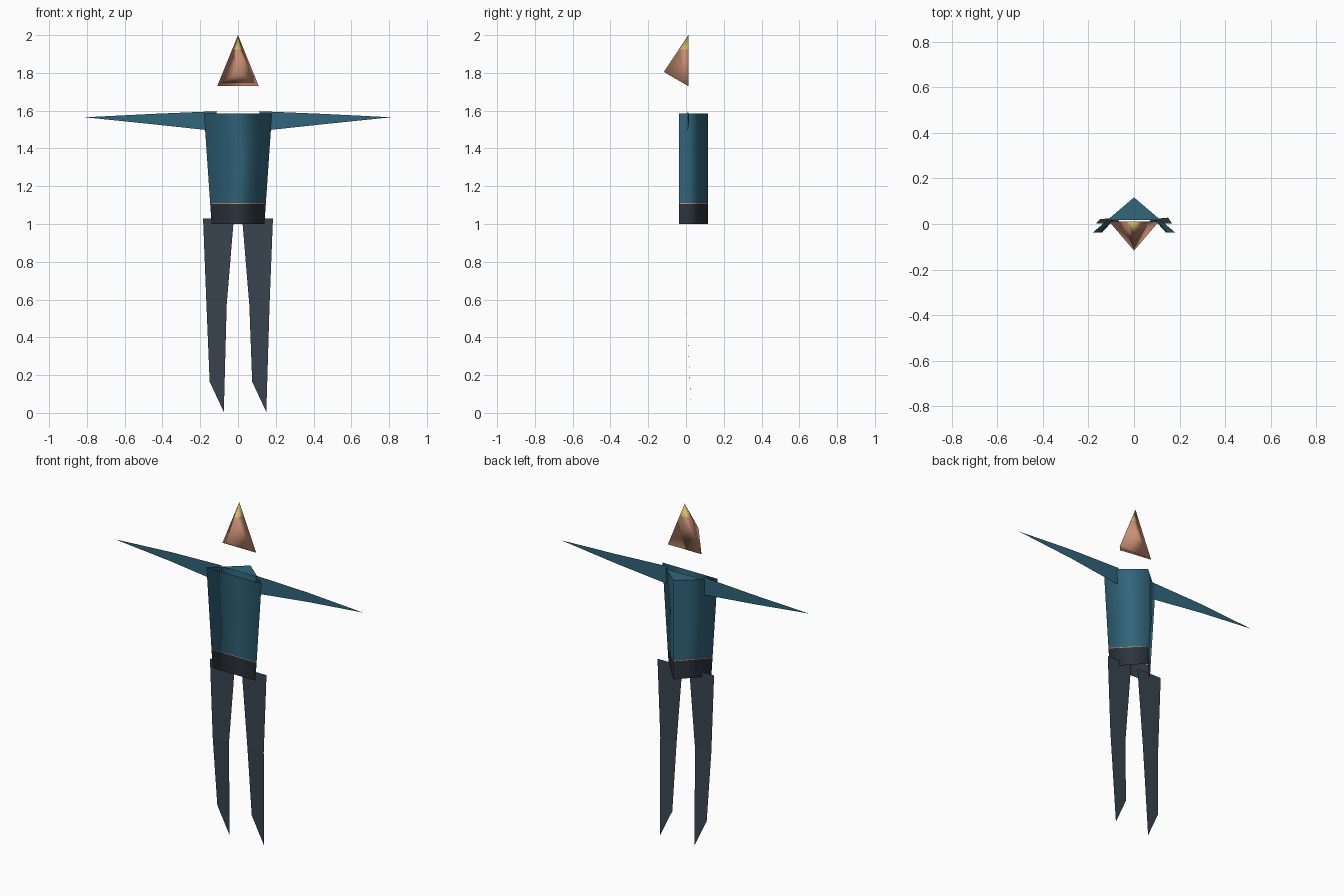
import bpy
import bmesh

cube = bpy.data.objects.get("Cube")
if cube:
    bpy.data.objects.remove(cube, do_unlink=True)


def material(name, rgb):
    def linear(v):
        v /= 255
        return v / 12.92 if v <= 0.04045 else ((v + 0.055) / 1.055) ** 2.4
    color = [linear(v) for v in rgb] + [1.0]
    mat = bpy.data.materials.new(name)
    mat.use_nodes = True
    mat.diffuse_color = color
    mat.node_tree.nodes["Principled BSDF"].inputs["Base Color"].default_value = color
    return mat


teal = material("teal shirt", (49, 102, 124))
slate = material("slate trousers", (58, 69, 80))
dark = material("dark belt", (45, 53, 63))
skin = material("skin", (200, 142, 114))
blond = material("blond hair", (214, 188, 104))


def build(name, verts, faces, mats, smooth=False):
    mesh = bpy.data.meshes.new(name)
    mesh.from_pydata(verts, [], faces)
    for mat in mats:
        mesh.materials.append(mat)
    for poly in mesh.polygons:
        poly.use_smooth = smooth
    obj = bpy.data.objects.new(name, mesh)
    bpy.context.collection.objects.link(obj)
    return obj


# Torso: open three-sided tube, widening towards the shoulders
FRONT, BACK = -0.037, 0.117
HEM, TOP = 1.0, 1.585


def section(z):
    w = 0.14 + 0.04 * (z - HEM) / (TOP - HEM)
    return [(-w, FRONT, z), (w, FRONT, z), (0, BACK, z)]


def tube(name, low, high, mat):
    sides = [(i, (i + 1) % 3, (i + 1) % 3 + 3, i + 3) for i in range(3)]
    build(name, section(low) + section(high), sides, [mat], smooth=True)


tube("belt", HEM, 1.107, dark)
tube("waist", 1.107, 1.111, skin)
tube("shirt", 1.111, TOP, teal)
build("collar", [(-0.116, 0.018, TOP), (0.116, 0.018, TOP), (0, BACK, TOP)],
      [(0, 1, 2)], [teal])

# Arms: flat tapering sheets with a faint bend at the elbow
for side, label in ((1, "left"), (-1, "right")):
    arm = [(0.115, 0.008, 1.597), (0.45, 0.015, 1.583), (0.81, 0.008, 1.565),
           (0.45, 0.015, 1.528), (0.115, 0.008, 1.492)]
    build(label + "_arm", [(side * x, y, z) for x, y, z in arm],
          [(0, 4, 3, 1), (1, 3, 2)] if side > 0 else [(0, 1, 3, 4), (1, 2, 3)],
          [teal])

# Legs: flat sheets, both with the toe cut slanting the same way
legs = {
    "left_leg": [(0.022, 0.185), (0.06, 0.167), (0.075, 0.15)],
    "right_leg": [(-0.185, -0.022), (-0.167, -0.06), (-0.15, -0.075)],
}
for name, rows in legs.items():
    heights = [(1.03, 1.03), (0.57, 0.57), (0.165, 0.005)]
    depths = [(0.002, 0.002), (0.002, 0.002), (0.021, 0.028)]
    verts = [(x, y, z) for xs, ys, zs in zip(rows, depths, heights)
             for x, y, z in zip(xs, ys, zs)]
    build(name, verts, [(0, 2, 3, 1), (2, 4, 5, 3)], [slate])

# Head: pyramid with the nose as its forward corner, hair on the tip
head = build("head",
             [(0, 0.012, 2.0), (-0.11, 0.012, 1.73), (0.11, 0.012, 1.73),
              (0, -0.117, 1.805)],
             [(0, 1, 3), (0, 3, 2), (0, 2, 1), (1, 2, 3)], [skin, blond], smooth=True)
bm = bmesh.new()
bm.from_mesh(head.data)
bmesh.ops.bisect_plane(bm, geom=bm.verts[:] + bm.edges[:] + bm.faces[:],
                       plane_co=(0, 0, 1.925), plane_no=(0, 0, 1))
bmesh.ops.recalc_face_normals(bm, faces=bm.faces[:])
for face in bm.faces:
    face.material_index = int(face.calc_center_median().z > 1.925)
bm.to_mesh(head.data)
bm.free()
